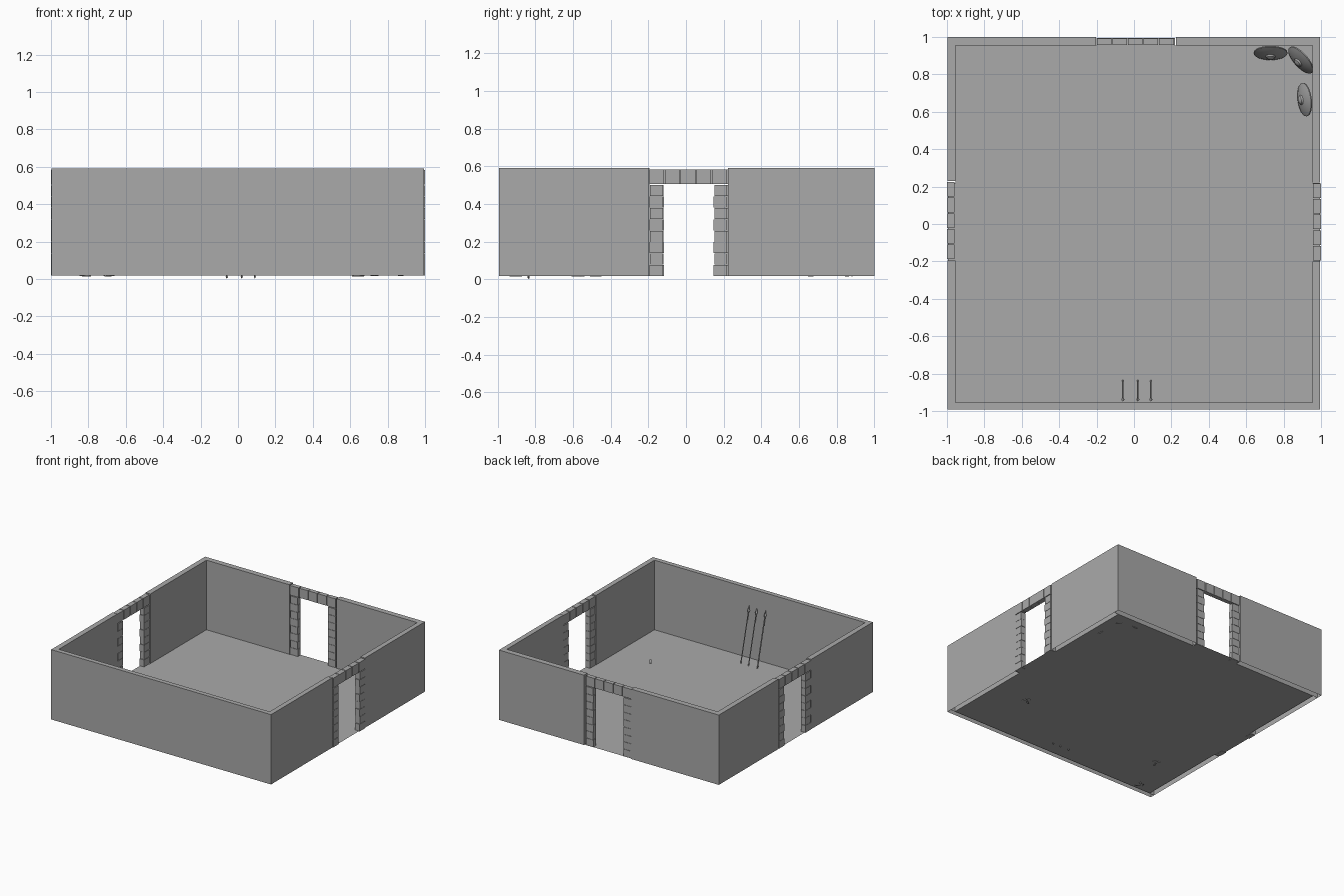
import bpy, bmesh, math
from mathutils import Vector, Matrix

cube = bpy.data.objects.get("Cube")
if cube:
    bpy.data.objects.remove(cube, do_unlink=True)

stone = bpy.data.materials.new("stone grey")
stone.use_nodes = True
stone.diffuse_color = (0.4, 0.4, 0.4, 1)
stone.node_tree.nodes["Principled BSDF"].inputs["Base Color"].default_value = (0.4, 0.4, 0.4, 1)

FLOOR, TOP = 0.02, 0.59
INNER = 0.955


def finish(name, bm, smooth=False):
    mesh = bpy.data.meshes.new(name)
    bm.to_mesh(mesh)
    bm.free()
    mesh.materials.append(stone)
    for p in mesh.polygons:
        p.use_smooth = smooth
    obj = bpy.data.objects.new(name, mesh)
    bpy.context.collection.objects.link(obj)
    return obj


def add_box(bm, lo, hi):
    lo, hi = Vector(lo), Vector(hi)
    m = Matrix.Translation((lo + hi) / 2) @ Matrix.Diagonal((*(hi - lo), 1))
    return bmesh.ops.create_cube(bm, size=1, matrix=m)["verts"]


def add_rod(bm, start, end, r1, r2, sides=8):
    start, end = Vector(start), Vector(end)
    d = end - start
    m = Matrix.Translation((start + end) / 2) @ d.to_track_quat("Z", "Y").to_matrix().to_4x4()
    bmesh.ops.create_cone(bm, cap_ends=True, segments=sides, radius1=r1,
                          radius2=r2, depth=d.length, matrix=m)


# Floor slab with a threshold tab in each doorway
bm = bmesh.new()
outline = [(-INNER, -INNER), (INNER, -INNER), (INNER, -0.2), (0.995, -0.2),
           (0.995, 0.22), (INNER, 0.22), (INNER, INNER), (0.22, INNER),
           (0.22, 0.995), (-0.2, 0.995), (-0.2, INNER), (-INNER, INNER),
           (-INNER, 0.22), (-0.995, 0.22), (-0.995, -0.2), (-INNER, -0.2)]
bm.faces.new([bm.verts.new((x, y, FLOOR)) for x, y in outline])
finish("floor", bm)

# Walls, hollow underneath, each split where a doorway stands
walls = {
    "front_wall": [((-0.998, -0.993), (0.995, -INNER))],
    "back_wall": [((-0.998, INNER), (-0.203, 1.0)), ((0.225, INNER), (0.995, 1.0))],
    "left_wall": [((INNER, -INNER), (0.995, -0.2)), ((INNER, 0.222), (0.995, INNER))],
    "right_wall": [((-0.998, -INNER), (-INNER, -0.195)), ((-0.998, 0.23), (-INNER, INNER))],
}
for name, parts in walls.items():
    bm = bmesh.new()
    for lo, hi in parts:
        add_box(bm, (*lo, FLOOR - 0.002), (*hi, TOP))
    bmesh.ops.delete(bm, geom=[f for f in bm.faces if f.normal.z < -0.9], context="FACES_ONLY")
    finish(name, bm)


# Doorways: stacked jamb blocks under a row of lintel blocks
def doorway(name, axis, near, far, start):
    bm = bmesh.new()

    def block(a, b, z0, z1):
        if axis == "x":
            add_box(bm, (near, a, z0), (far, b, z1))
        else:
            add_box(bm, (a, near, z0), (b, far, z1))

    count, height = 8, 0.0605
    for i in range(count):
        z = 0.018 + i * height
        inset = 0.003 * (i % 2)
        for a in (start, start + 0.342):
            block(a + inset, a + 0.07 - inset / 3, z, z + height - 0.002)
    for i in range(5):
        a = start + i * 0.0835
        block(a, a + 0.078, 0.506, 0.584)
    finish(name, bm)


doorway("left_doorway", "x", 0.958, 1.0, -0.195)
doorway("right_doorway", "x", -1.0, -0.96, -0.188)
doorway("back_doorway", "y", 0.958, 0.993, -0.199)

# Spears leaning on the front wall
for i, (x, r) in enumerate([(-0.06, 0.005), (0.02, 0.004), (0.09, 0.004)]):
    bm = bmesh.new()
    foot, neck = Vector((x, -0.836, 0.012)), Vector((x, -0.935, 0.4))
    along = (neck - foot).normalized()
    add_rod(bm, foot, neck, r, r)
    add_rod(bm, foot - along * 0.01, foot, 0.001, r * 1.4)
    add_rod(bm, neck, neck + along * 0.015, r, 0.011, 4)
    add_rod(bm, neck + along * 0.015, neck + along * 0.055, 0.011, 0.0005, 4)
    finish(f"spear_{i + 1}", bm)

# Round shields leaning in the back left corner
profile = [(0.09, -0.006), (0.09, 0), (0.07, 0.008), (0.045, 0.014),
           (0.026, 0.017), (0.022, 0.026), (0.012, 0.032), (0, 0.034)]
for i, (x, y, turn) in enumerate([(0.73, 0.912, 0), (0.89, 0.875, -48), (0.91, 0.665, -83)]):
    bm = bmesh.new()
    verts = [bm.verts.new((r, 0, z)) for r, z in profile]
    edges = [bm.edges.new(pair) for pair in zip(verts, verts[1:])]
    bmesh.ops.spin(bm, geom=verts + edges, cent=(0, 0, 0), axis=(0, 0, 1),
                   angle=math.tau, steps=24)
    bmesh.ops.remove_doubles(bm, verts=bm.verts, dist=0.0005)
    rim = [e for e in bm.edges if e.is_boundary]
    bmesh.ops.holes_fill(bm, edges=rim, sides=0)
    bmesh.ops.recalc_face_normals(bm, faces=bm.faces)
    shield = finish(f"shield_{i + 1}", bm, True)
    shield.location = (x, y, 0.1)
    shield.rotation_euler = (math.radians(67), 0, math.radians(turn))
    bpy.ops.object.select_all(action="DESELECT")
    shield.select_set(True)
    bpy.context.view_layer.objects.active = shield
    bpy.ops.object.shade_smooth_by_angle(angle=math.radians(35))

# Small daggers half sunk in the floor
for i, (x, y, turn) in enumerate([(-0.69, -0.56, -23), (-0.818, -0.893, 34), (0.655, -0.477, -56)]):
    bm = bmesh.new()
    add_box(bm, (-0.03, -0.007, -0.004), (0.03, 0.007, 0.005))
    add_box(bm, (-0.006, -0.05, -0.006), (0.006, 0.02, -0.002))
    dagger = finish(f"dagger_{i + 1}", bm)
    dagger.location = (x, y, FLOOR)
    dagger.rotation_euler.z = math.radians(turn)
